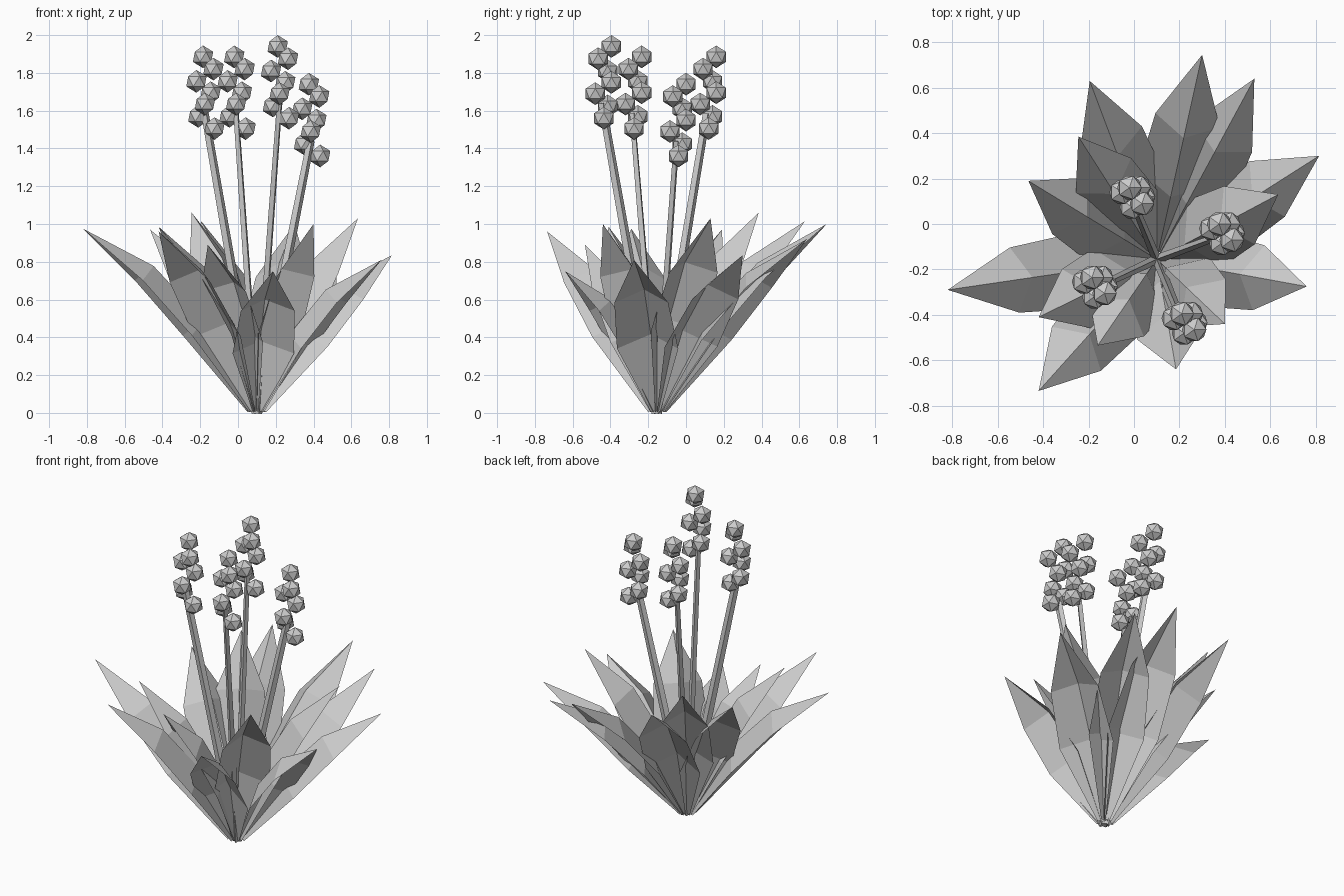
import bpy, bmesh
from math import atan2
from mathutils import Vector, Matrix

cube = bpy.data.objects.get("Cube")
if cube:
    bpy.data.objects.remove(cube, do_unlink=True)

grey = bpy.data.materials.new("plain grey")
grey.use_nodes = True
grey.diffuse_color = (0.6, 0.6, 0.6, 1)
grey.node_tree.nodes["Principled BSDF"].inputs["Base Color"].default_value = (0.6, 0.6, 0.6, 1)

BASE = Vector((0.1, -0.155, 0))
UP = Vector((0, 0, 1))


def finish(name, bm):
    mesh = bpy.data.meshes.new(name)
    bm.to_mesh(mesh)
    bm.free()
    mesh.materials.append(grey)
    obj = bpy.data.objects.new(name, mesh)
    bpy.context.collection.objects.link(obj)


def leaf(name, tip):
    """Deeply folded pointed blade: three cross-sections and a tip."""
    bm = bmesh.new()
    reach = Vector((tip[0], tip[1], 0)) - BASE
    side = reach.normalized().cross(UP)
    span = reach + UP * tip[2]
    inward = side.cross(span).normalized()
    rows = []
    # run outward, rise, half width, ridge height
    for run, rise, half, ridge in ((0.05, 0.005, 0.025, 0.02),
                                   (0.40, 0.42, 0.165, 0.12),
                                   (0.68, 0.72, 0.145, 0.11)):
        mid = BASE + reach * run + UP * tip[2] * rise
        rows.append([bm.verts.new(mid - side * half),
                     bm.verts.new(mid + inward * ridge),
                     bm.verts.new(mid + side * half)])
    point = bm.verts.new(BASE + span)
    for low, high in zip(rows, rows[1:]):
        for i in (0, 1):
            bm.faces.new((low[i], low[i + 1], high[i + 1], high[i]))
    for i in (0, 1):
        bm.faces.new((rows[-1][i], rows[-1][i + 1], point))
    bmesh.ops.recalc_face_normals(bm, faces=bm.faces)
    if sum(f.normal.z for f in bm.faces) < 0:
        bmesh.ops.reverse_faces(bm, faces=bm.faces)
    finish(name, bm)


def stem(name, top):
    """Four-sided stalk, broader in the direction it leans."""
    bm = bmesh.new()
    axis = top - BASE
    bmesh.ops.create_cone(bm, segments=4, cap_ends=True, radius1=0.03,
                          radius2=0.022, depth=axis.length)
    place = (Matrix.Translation(BASE)
             @ UP.rotation_difference(axis).to_matrix().to_4x4()
             @ Matrix.Rotation(atan2(axis.y, axis.x), 4, 'Z')
             @ Matrix.Diagonal((1, 0.7, 1, 1))
             @ Matrix.Translation(UP * axis.length / 2))
    bmesh.ops.transform(bm, matrix=place, verts=bm.verts)
    finish(name, bm)


# Leaves, by tip position
tips = [(0.30, 0.745, 1.0), (0.53, 0.64, 0.92), (0.815, 0.30, 0.835),
        (0.76, -0.275, 0.81), (-0.195, 0.63, 1.015), (-0.245, 0.385, 1.06),
        (-0.465, 0.19, 0.97), (-0.82, -0.29, 0.975), (-0.42, -0.735, 0.96),
        (0.185, -0.64, 0.75), (-0.42, -0.41, 0.985), (0.635, 0.13, 1.03),
        (0.40, -0.44, 1.0), (-0.16, -0.535, 0.89)]
for n, tip in enumerate(tips):
    leaf(f"leaf_{n + 1}", tip)

# Flower stalks, each with the same staggered cluster of buds
cluster = [(0, 0, 0), (0.055, -0.07, -0.065), (-0.035, -0.02, -0.13),
           (0.04, 0, -0.19), (0.01, -0.085, -0.25), (-0.025, -0.02, -0.315),
           (0.06, -0.04, -0.38)]
tops = [(0.21, -0.395, 1.94), (-0.185, -0.235, 1.885),
        (-0.02, 0.16, 1.885), (0.375, 0, 1.74)]
for n, top in enumerate(tops):
    top = Vector(top)
    stem(f"flower_stem_{n + 1}", top + Vector((0.01, -0.05, -0.3)))
    bm = bmesh.new()
    for offset in cluster:
        ball = bmesh.ops.create_icosphere(bm, subdivisions=1, radius=0.06)
        bmesh.ops.translate(bm, verts=ball["verts"], vec=top + Vector(offset))
    finish(f"flower_buds_{n + 1}", bm)
